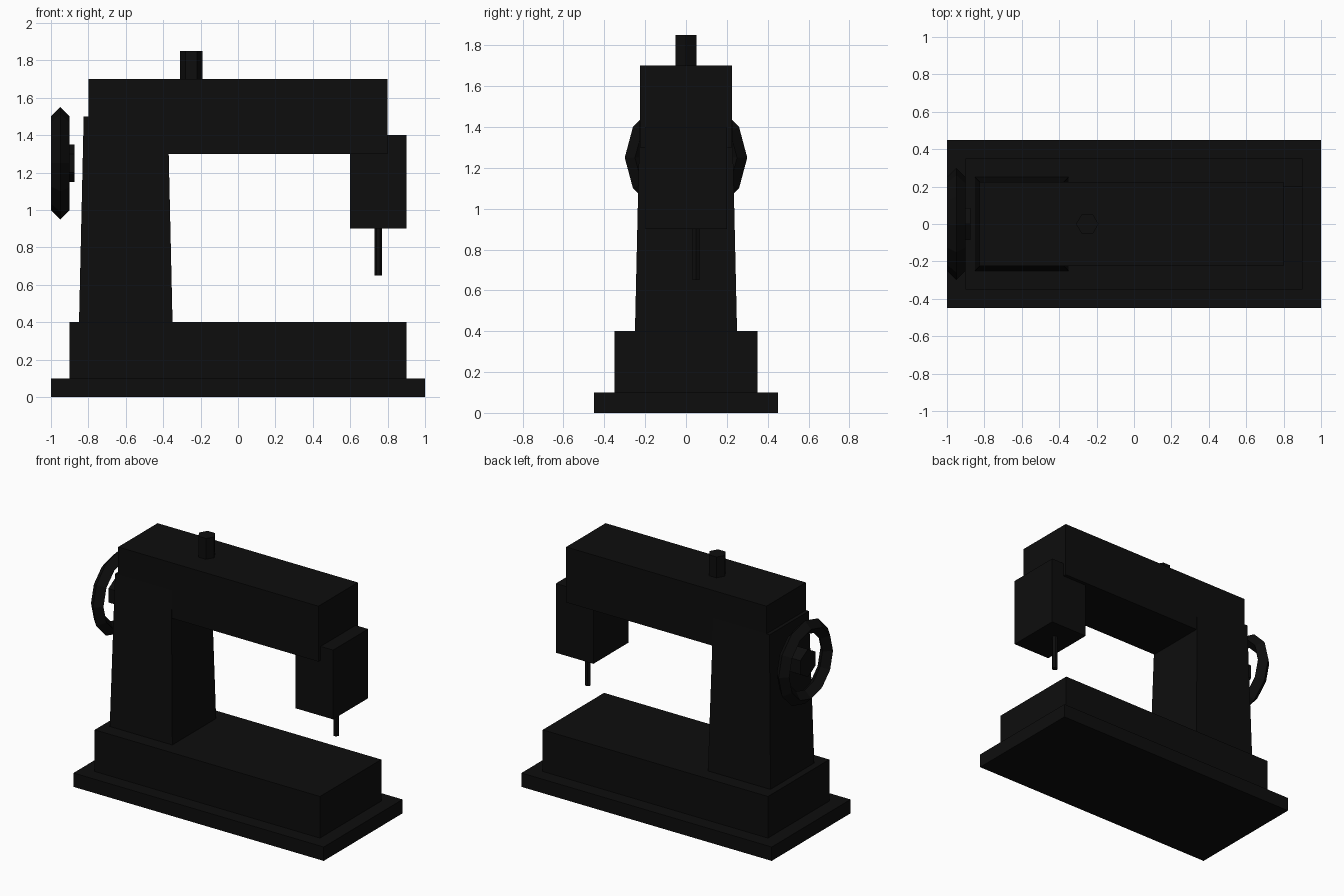
import bpy, bmesh, math
from mathutils import Matrix, Vector

if "Cube" in bpy.data.objects:
    bpy.data.objects.remove(bpy.data.objects["Cube"])

black = bpy.data.materials.new("black_enamel")
black.diffuse_color = (0.004, 0.004, 0.004, 1)
black.use_nodes = True
black.node_tree.nodes["Principled BSDF"].inputs["Base Color"].default_value = black.diffuse_color


def finish(name, bm):
    bmesh.ops.recalc_face_normals(bm, faces=bm.faces)
    mesh = bpy.data.meshes.new(name)
    bm.to_mesh(mesh)
    bm.free()
    mesh.materials.append(black)
    obj = bpy.data.objects.new(name, mesh)
    bpy.context.collection.objects.link(obj)
    return obj


def box(name, lo, hi, taper=1.0):
    """Box between two corners; taper scales the top about its centre."""
    lo, hi = Vector(lo), Vector(hi)
    size, mid = hi - lo, (lo + hi) / 2
    bm = bmesh.new()
    bmesh.ops.create_cube(bm, size=1)
    for v in bm.verts:
        k = taper if v.co.z > 0 else 1.0
        v.co = mid + Vector((v.co.x * size.x * k, v.co.y * size.y * k, v.co.z * size.z))
    return finish(name, bm)


def hex_rod(name, centre, radius, depth, along_x=False):
    """Six-sided rod with corners on +-x (or +-z when lying along x)."""
    bm = bmesh.new()
    bmesh.ops.create_cone(bm, cap_ends=True, segments=6, radius1=radius,
                          radius2=radius, depth=depth)
    # put one corner on the x axis
    v = bm.verts[:][0].co
    turn = Matrix.Rotation(-math.atan2(v.y, v.x), 4, 'Z')
    if along_x:
        turn = Matrix.Rotation(math.pi / 2, 4, 'Y') @ turn
    bmesh.ops.transform(bm, matrix=Matrix.Translation(centre) @ turn, verts=bm.verts)
    return finish(name, bm)


# Stepped base
box("base_plate", (-1, -0.45, 0), (1, 0.45, 0.1))
box("bed", (-0.9, -0.35, 0.1), (0.9, 0.35, 0.4))

# Tapered column, arm and needle head
box("column", (-0.85, -0.25, 0.4), (-0.35, 0.25, 1.5), taper=0.9)
box("arm", (-0.8, -0.225, 1.3), (0.8, 0.225, 1.7))
box("head", (0.6, -0.2, 0.9), (0.9, 0.2, 1.4))

# Small rods
hex_rod("needle", (0.75, 0.05, 0.775), 0.02, 0.25)
hex_rod("spool_pin", (-0.25, 0, 1.775), 0.06, 0.15)
hex_rod("wheel_hub", (-0.925, 0, 1.25), 0.1, 0.1, along_x=True)

# Hand wheel: diamond section swept in twelve steps
bm = bmesh.new()
rings = []
for i in range(12):
    a = math.tau * i / 12
    ring = []
    for j in range(4):
        b = math.tau * j / 4
        r = 0.25 + 0.05 * math.cos(b)
        ring.append(bm.verts.new((-0.95 + 0.05 * math.sin(b),
                                  r * math.cos(a), 1.25 + r * math.sin(a))))
    rings.append(ring)
for i in range(12):
    p, q = rings[i], rings[(i + 1) % 12]
    for j in range(4):
        k = (j + 1) % 4
        bm.faces.new((p[j], p[k], q[k], q[j]))
finish("hand_wheel", bm)
